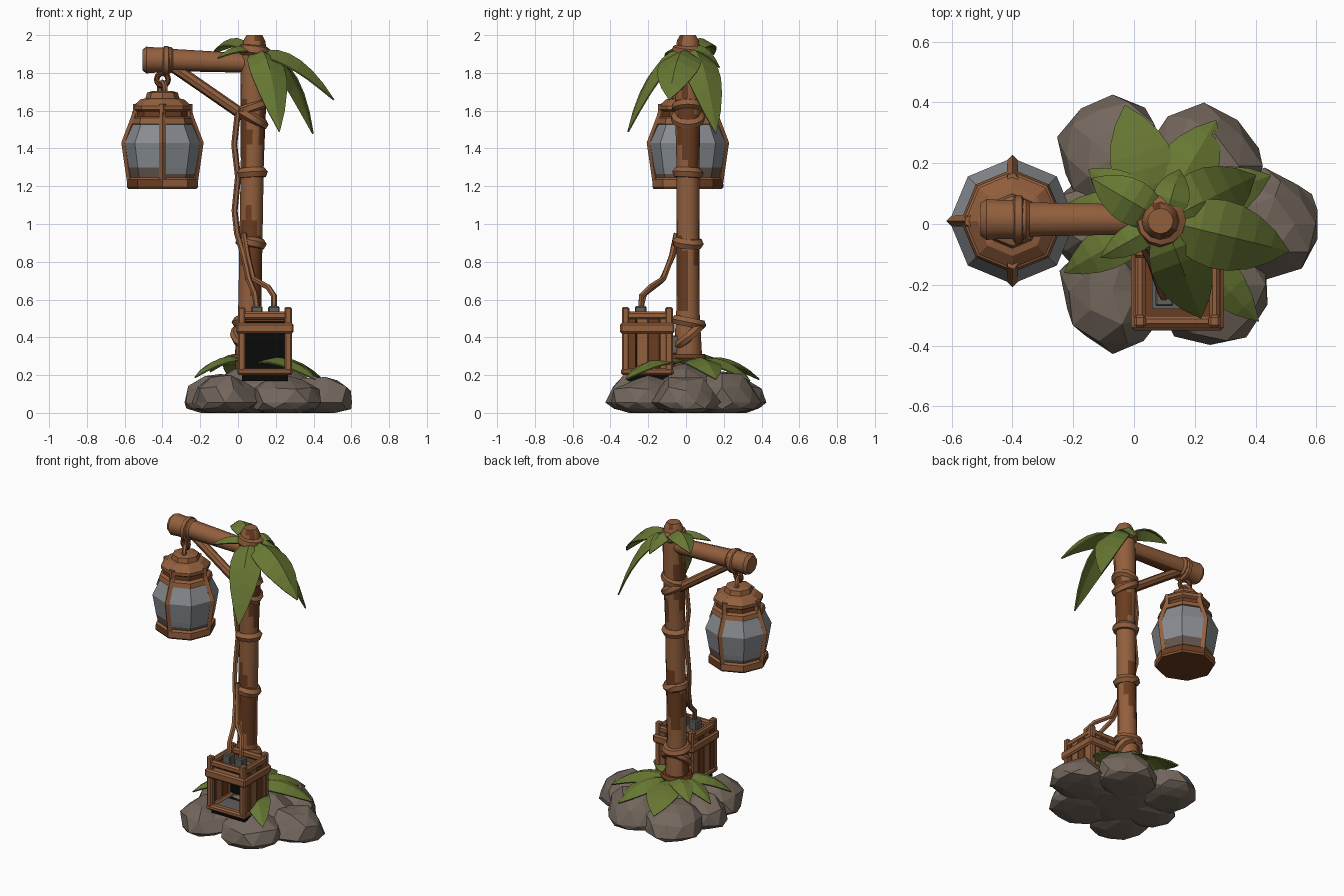
import bpy, bmesh, math, random
from mathutils import Vector

random.seed(11)
if "Cube" in bpy.data.objects:
    bpy.data.objects.remove(bpy.data.objects["Cube"])


def material(name, r, g, b):
    m = bpy.data.materials.new(name)
    m.use_nodes = True
    m.diffuse_color = (r, g, b, 1)
    m.node_tree.nodes["Principled BSDF"].inputs["Base Color"].default_value = (r, g, b, 1)
    return m


WOOD = material("warm wood", 0.29, 0.115, 0.047)
DARK = material("dark wood", 0.145, 0.045, 0.014)
LEAF = material("leaf green", 0.135, 0.185, 0.033)
ROCK = material("grey brown rock", 0.172, 0.136, 0.109)
GLASS = material("grey glass", 0.25, 0.265, 0.285)
SOOT = material("sooty glass", 0.13, 0.095, 0.075)
METAL = material("grey metal", 0.12, 0.115, 0.105)
BLACK = material("black screen", 0.003, 0.003, 0.003)


def finish(name, bm, mats, smooth=True):
    bmesh.ops.recalc_face_normals(bm, faces=bm.faces)
    me = bpy.data.meshes.new(name)
    bm.to_mesh(me)
    bm.free()
    for m in mats:
        me.materials.append(m)
    ob = bpy.data.objects.new(name, me)
    bpy.context.collection.objects.link(ob)
    if smooth:
        bpy.ops.object.select_all(action='DESELECT')
        ob.select_set(True)
        bpy.context.view_layer.objects.active = ob
        bpy.ops.object.shade_smooth_by_angle(angle=math.radians(40))
    return ob


def weathered(f):
    """Dark patches that wander around and along the wood."""
    c, a = f.calc_center_median(), math.atan2(f.normal.y, f.normal.x)
    return int(math.sin(9 * c.z + 7 * c.x) + math.sin(2 * a + 5 * c.z) > 0.35)


def tube(name, pts, radii, mats, n=8, closed=False, smooth=True, rule=None):
    """Sweep an n-sided section along a path; a straight path gives a lathe."""
    pts = [Vector(p) for p in pts]
    if not isinstance(radii, (list, tuple)):
        radii = [radii] * len(pts)
    bm, rings, last = bmesh.new(), [], len(pts) - 1
    u = Vector((1, 0, 0)) if abs((pts[1] - pts[0]).normalized().x) < 0.9 else Vector((0, 0, 1))
    for i, p in enumerate(pts):
        if closed:
            t = pts[(i + 1) % len(pts)] - pts[i - 1]
        else:
            t = pts[min(i + 1, last)] - pts[max(i - 1, 0)]
        t.normalize()
        u = (u - t * u.dot(t)).normalized()
        v = t.cross(u)
        rings.append([bm.verts.new(p + radii[i] * (u * math.cos(a) + v * math.sin(a)))
                      for a in (math.tau * k / n for k in range(n))])
    for i in range(len(pts) if closed else last):
        a, b = rings[i], rings[(i + 1) % len(pts)]
        for k in range(n):
            j = (k + 1) % n
            bm.faces.new((a[k], a[j], b[j], b[k]))
    if not closed:
        bm.faces.new(rings[0])
        bm.faces.new(rings[-1])
    bm.normal_update()
    if rule:
        for f in bm.faces:
            f.material_index = rule(f)
    return finish(name, bm, mats, smooth)


def ring(name, centre, radius, thick, normal=(0, 0, 1), mat=WOOD, n=12):
    q = Vector(normal).to_track_quat('Z', 'Y')
    pts = [Vector(centre) + q @ Vector((radius * math.cos(a), radius * math.sin(a), 0))
           for a in (math.tau * k / n for k in range(n))]
    return tube(name, pts, thick, [mat], 6, closed=True)


def box(name, lo, hi, mat, bevel=0.006):
    bm = bmesh.new()
    bmesh.ops.create_cube(bm, size=1)
    for v in bm.verts:
        v.co = Vector([l + (c + 0.5) * (h - l) for l, h, c in zip(lo, hi, v.co)])
    if bevel:
        bmesh.ops.bevel(bm, geom=bm.edges[:], offset=bevel, segments=1, affect='EDGES')
    return finish(name, bm, [mat], False)


def leaf(name, base, tip, width, lift, fold):
    """Folded pointed blade arching from base to tip."""
    base, tip = Vector(base), Vector(tip)
    ctrl = (base + tip) / 2 + Vector((0, 0, lift))
    flat = (tip - base) * Vector((1, 1, 0))
    side = Vector((-flat.y, flat.x, 0)).normalized()
    bm, rows, steps = bmesh.new(), [], 7
    for i in range(steps + 1):
        t = i / steps
        p = base * (1 - t) ** 2 + ctrl * 2 * t * (1 - t) + tip * t * t
        w = width / 2 * max(math.sin(math.pi * (0.08 + 0.92 * t)) ** 0.8 if t < 1 else 0, 0.02)
        drop = Vector((0, 0, -fold * w))
        rows.append([bm.verts.new(c) for c in (p - side * w + drop, p, p + side * w + drop)])
    for a, b in zip(rows, rows[1:]):
        for k in range(2):
            bm.faces.new((a[k], a[k + 1], b[k + 1], b[k]))
    ob = finish(name, bm, [LEAF], False)
    mod = ob.modifiers.new("thickness", 'SOLIDIFY')
    mod.thickness = 0.008


# Rock mound: angular boulders with shallow undersides around a central hump
boulders = [(-0.07, 0.22, 0.18, 0.2, 0.21), (0.23, 0.19, 0.2, 0.2, 0.22),
            (0.43, 0, 0.195, 0.17, 0.2), (-0.07, -0.22, 0.17, 0.2, 0.21),
            (0.25, -0.2, 0.19, 0.2, 0.2), (-0.09, 0, 0.19, 0.17, 0.21),
            (0.12, 0, 0.3, 0.27, 0.25)]
for i, (x, y, rx, ry, h) in enumerate(boulders):
    bm = bmesh.new()
    bmesh.ops.create_icosphere(bm, subdivisions=2, radius=1)
    for v in bm.verts:
        c = v.co * random.uniform(0.9, 1.1)
        z = 0.055 + c.z * (h - 0.055) if c.z > 0 else 0.055 + c.z * 0.065
        v.co = (x + c.x * rx, y + c.y * ry, max(z, 0))
    bmesh.ops.remove_doubles(bm, verts=bm.verts, dist=0.001)
    finish(f"boulder_{i + 1}", bm, [ROCK], False)

# Main post with weathered patches, thicker at the foot and the head
levels = [0.15] + [0.3 + 0.08 * k for k in range(21)] + [1.97, 2.0]
post_x = lambda z: 0.053 + 0.017 * z
post_r = [0.061 + 0.017 * max(0, 1 - abs(z - 0.25) / 0.3) + 0.008 * max(0, min(1, 3 * z - 4))
          for z in levels]
post_r[-2:] = [0.058, 0.042]
tube("post", [(post_x(z), 0.01, z) for z in levels], post_r, [WOOD, DARK], 12, rule=weathered)
for z, tilt in ((0.9, 0.15), (1.27, -0.05)):
    ring("post_binding", (post_x(z), 0.01, z), 0.055, 0.03, (tilt, 0.06, 1))
ring("crown_binding", (post_x(1.93), 0.01, 1.915), 0.052, 0.036, (0.1, 0.06, 1))
ring("brace_binding_upper", (post_x(1.62), 0.01, 1.62), 0.06, 0.028, (-0.35, 0, 1))
ring("brace_binding_lower", (post_x(1.56), 0.01, 1.56), 0.064, 0.028, (0.6, 0, 1))
ring("base_strap", (0.06, 0.015, 0.41), 0.078, 0.026, (0.1, -0.9, 1))
ring("base_binding", (0.06, 0.015, 0.48), 0.066, 0.028, (0, 0.2, 1))
ring("base_collar", (0.06, 0.01, 0.29), 0.078, 0.024, mat=DARK)

# Arm, end cap and diagonal brace
tube("arm", [(0.1 - 0.1 * k, 0.015, 1.85 + 0.004 * k) for k in range(6)],
     [0.05 + 0.002 * k for k in range(6)], [WOOD, DARK], 10,
     rule=lambda f: int(f.normal.z < -0.6))
tube("arm_end_cap", [(x, 0.015, 1.868) for x in (-0.505, -0.485, -0.44, -0.38, -0.355, -0.338)],
     [0.056, 0.071, 0.067, 0.067, 0.07, 0.054], [WOOD], 10)
tube("brace", [(-0.34, 0.015, 1.83), (-0.19, 0.015, 1.727), (-0.04, 0.015, 1.623), (0.11, 0.015, 1.52)],
     0.03, [WOOD, DARK], 8, rule=lambda f: int(f.normal.z < -0.5))

# Lantern: hook, roof, glass, base and ribs
LX, LY = -0.4, 0.01
axis = lambda zs: [(LX, LY, z) for z in zs]
ring("hook_band", (-0.38, 0.015, 1.862), 0.06, 0.022, (1, 0, 0))
ring("hook_loop", (LX, LY, 1.765), 0.033, 0.015, (0.4, 1, 0), DARK)
ring("lantern_loop", (LX, LY, 1.71), 0.04, 0.015, (1, 0.4, 0))
tube("lantern_roof", axis([1.52, 1.53, 1.56, 1.57, 1.595, 1.605, 1.625, 1.66, 1.665, 1.695, 1.705]),
     [0.14, 0.17, 0.162, 0.14, 0.138, 0.155, 0.155, 0.115, 0.09, 0.082, 0.05],
     [WOOD, DARK], 8, smooth=False, rule=lambda f: int(1.57 < f.calc_center_median().z < 1.6))
glass_rule = lambda f: int(f.calc_center_median().z < (1.32 if f.normal.x * f.normal.y > 0 else 1.28))
tube("lantern_glass", axis([1.23, 1.265, 1.3, 1.43, 1.54]), [0.168, 0.177, 0.185, 0.207, 0.155],
     [GLASS, SOOT], 8, smooth=False, rule=glass_rule)
tube("lantern_base", axis([1.185, 1.195, 1.235, 1.25]), [0.18, 0.188, 0.186, 0.165],
     [WOOD, DARK], 8, smooth=False,
     rule=lambda f: int(abs(f.normal.z) > 0.9 or f.normal.x * f.normal.y > 0.3))
for k in range(4):
    a = math.tau * k / 4
    spot = lambda r, z: (LX + r * math.cos(a), LY + r * math.sin(a), z)
    tube("lantern_rib", [spot(0.168, 1.21), spot(0.2, 1.43), spot(0.15, 1.56), spot(0.135, 1.61)],
         0.018, [WOOD], 4, smooth=False)
    tube("roof_peg", [spot(0.14, 1.57), spot(0.14, 1.635)], 0.02, [WOOD], 5, smooth=False)

# Crown fronds and ground leaves
for tip, w, lift in (((0.51, -0.09, 1.66), 0.23, 0.2), ((0.4, 0.16, 1.48), 0.21, 0.32),
                     ((0.22, -0.31, 1.49), 0.2, 0.3), ((-0.14, 0.15, 1.9), 0.15, 0.16),
                     ((-0.11, -0.11, 1.88), 0.1, 0.09), ((0.15, 0.18, 1.83), 0.12, 0.14)):
    leaf("crown_frond", (0.1, 0.01, 1.91), tip, w, lift, 0.5)
for tip, w in (((-0.03, 0.39, 0.18), 0.21), ((0.27, 0.34, 0.17), 0.2), ((0.45, 0.16, 0.18), 0.19),
               ((0.41, -0.32, 0.18), 0.17), ((-0.23, -0.16, 0.19), 0.15),
               ((-0.23, 0.06, 0.19), 0.14), ((-0.15, 0.18, 0.22), 0.14)):
    leaf("ground_leaf", (0.08, 0.02, 0.26), tip, w, 0.14, 0.3)

# Wooden crate, open at the front with a black back and a grey floor
X0, X1, Y0, Y1 = 0.0, 0.285, -0.34, -0.07
box("crate_back", (0.02, -0.11, 0.2), (0.265, -0.095, 0.49), BLACK, 0)
box("crate_right_lining", (0.255, -0.31, 0.2), (0.262, -0.1, 0.49), BLACK, 0)
box("crate_underside", (0.02, -0.31, 0.17), (0.265, -0.09, 0.215), BLACK, 0)
box("crate_floor_plate", (0.03, -0.325, 0.215), (0.23, -0.17, 0.225), METAL, 0)
for k in range(4):
    y, mat = -0.325 + k * 0.062, (DARK, WOOD)[k % 2]
    for x in (0.004, 0.263):
        box("side_plank", (x, y, 0.22), (x + 0.018, y + 0.061, 0.5), mat, 0.003)
    x = 0.02 + k * 0.062
    box("back_plank", (x, -0.094, 0.22), (x + 0.061, -0.076, 0.5), mat, 0.003)
for x in (X0, X1 - 0.04):
    for y in (Y0, Y1 - 0.04):
        box("corner_post", (x, y, 0.21), (x + 0.04, y + 0.04, 0.56), WOOD, 0.008)
for z, h, g in ((0.2, 0.036, 0.004), (0.42, 0.056, 0.01), (0.495, 0.042, -0.003)):
    for y in (Y0, Y1 - 0.04):
        box("cross_rail", (X0 - g, y - g, z), (X1 + g, y + 0.04 + g, z + h), WOOD, 0.01)
    for x in (X0, X1 - 0.04):
        box("side_rail", (x - g, Y0 - g, z), (x + 0.04 + g, Y1 + g, z + h), WOOD, 0.01)
box("crate_lid", (0.03, -0.31, 0.485), (0.255, -0.1, 0.495), DARK, 0)
box("plug_plate", (0.06, -0.28, 0.495), (0.235, -0.16, 0.504), METAL, 0)
box("post_bracket", (0.04, -0.09, 0.31), (0.1, -0.04, 0.41), METAL)

# Plugs and cables running up the post
for x in (0.1, 0.19):
    box("cable_plug", (x - 0.03, -0.27, 0.495), (x + 0.03, -0.21, 0.565), METAL)
tube("cable_left", [(0.1, -0.24, 0.55), (0.09, -0.22, 0.63), (0.06, -0.13, 0.7), (0.03, -0.07, 0.83),
                    (-0.005, -0.03, 0.95), (-0.018, 0, 1.07), (0.0, 0, 1.25), (-0.02, 0, 1.42),
                    (0.0, 0, 1.6)], 0.016, [WOOD], 6)
tube("cable_right", [(0.19, -0.24, 0.55), (0.19, -0.235, 0.62), (0.16, -0.19, 0.665),
                     (0.08, -0.12, 0.71), (0.05, -0.075, 0.83), (0.03, -0.05, 0.95)], 0.016, [WOOD], 6)
